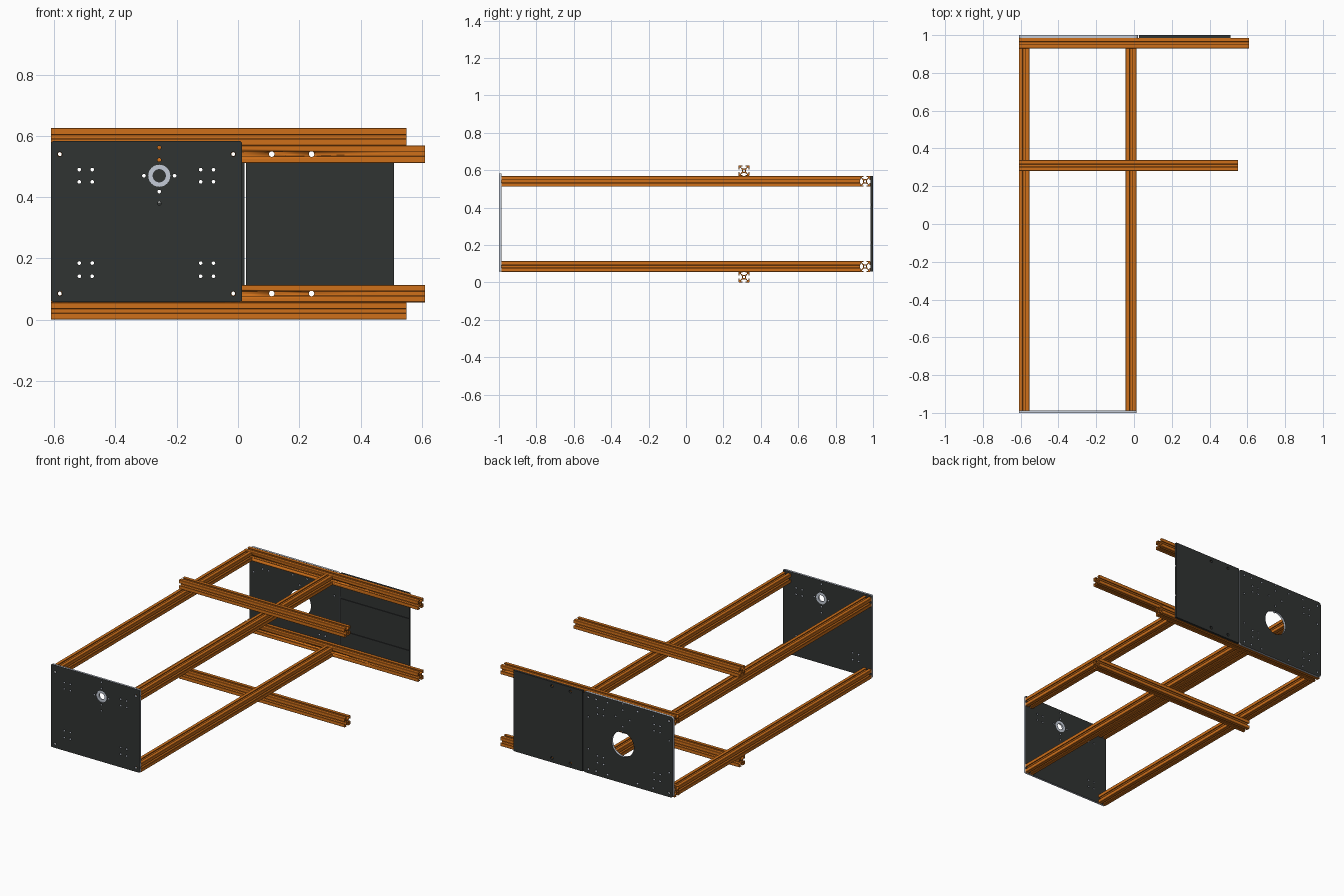
import bpy, bmesh
from math import sin, cos, pi, radians
from mathutils import Vector

if "Cube" in bpy.data.objects:
    bpy.data.objects.remove(bpy.data.objects["Cube"])


def material(name, rgb):
    m = bpy.data.materials.new(name)
    m.diffuse_color = (*rgb, 1)
    m.use_nodes = True
    m.node_tree.nodes["Principled BSDF"].inputs["Base Color"].default_value = m.diffuse_color
    return m


ORANGE = material("orange_paint", (0.62, 0.16, 0.01))
DARK = material("dark_plate", (0.03, 0.033, 0.032))
STEEL = material("bare_edge", (0.55, 0.6, 0.68))


def circle(x, z, r, n=20):
    return [(x + r * cos(2 * pi * i / n), z + r * sin(2 * pi * i / n)) for i in range(n)]


def rounded_rect(x0, x1, z0, z1, r=0.0):
    if r == 0:
        return [(x0, z0), (x1, z0), (x1, z1), (x0, z1)]
    pts = []
    for k, (cx, cz) in enumerate([(x1 - r, z1 - r), (x0 + r, z1 - r), (x0 + r, z0 + r), (x1 - r, z0 + r)]):
        for i in range(7):
            a = k * pi / 2 + i * pi / 12
            pts.append((cx + r * cos(a), cz + r * sin(a)))
    return pts


def extrude_loops(name, loops, start, end, axis, faces_mat, sides_mat):
    """Fill outline plus hole loops, extrude along the x or y axis."""
    bm = bmesh.new()
    edges = []
    for loop in loops:
        vs = [bm.verts.new((u, v, start)) for u, v in loop]
        edges += [bm.edges.new((vs[i - 1], vs[i])) for i in range(len(vs))]
    bmesh.ops.triangle_fill(bm, use_beauty=True, edges=edges, normal=(0, 0, 1))
    ext = bmesh.ops.extrude_face_region(bm, geom=bm.faces[:], use_keep_orig=True)
    top = [g for g in ext["geom"] if isinstance(g, bmesh.types.BMVert)]
    bmesh.ops.translate(bm, verts=top, vec=(0, 0, end - start))
    for v in bm.verts:
        u, w, t = v.co
        v.co = (t, u, w) if axis == "x" else (u, t, w)
    bmesh.ops.recalc_face_normals(bm, faces=bm.faces[:])
    direction = Vector((1, 0, 0)) if axis == "x" else Vector((0, 1, 0))
    for f in bm.faces:
        f.material_index = 0 if abs(f.normal.dot(direction)) > 0.9 else 1
    me = bpy.data.meshes.new(name)
    bm.to_mesh(me)
    bm.free()
    me.materials.append(faces_mat)
    me.materials.append(sides_mat)
    ob = bpy.data.objects.new(name, me)
    bpy.context.collection.objects.link(ob)
    smooth(ob)
    return ob


def activate(ob):
    bpy.ops.object.select_all(action="DESELECT")
    ob.select_set(True)
    bpy.context.view_layer.objects.active = ob


def smooth(ob):
    activate(ob)
    bpy.ops.object.shade_smooth_by_angle(angle=radians(35))


# Slotted beam section: half a side, mirrored on the diagonal, turned four times
H = 0.0285
half = [(0.4, 0.22), (0.66, 0.56), (0.82, 0.56), (0.82, 0.27), (1, 0.27), (1, 0.93)]
quarter = half + [(b, a) for a, b in reversed(half)]


def beam(name, cu, cv, start, end, axis):
    outline = []
    for k in range(4):
        c, s = round(cos(k * pi / 2)), round(sin(k * pi / 2))
        outline += [(cu + H * (a * c - b * s), cv + H * (a * s + b * c)) for a, b in quarter]
    bore = circle(cu, cv, H * 0.22, 16)
    return extrude_loops(name, [outline, bore], start, end, axis, ORANGE, ORANGE)


def drill(ob, xs, y, z, r=0.009):
    """Drill holes through a beam along y."""
    for x in xs:
        cut = extrude_loops("drill_cutter", [circle(x, z, r)], y - 0.1, y + 0.1, "y", ORANGE, ORANGE)
        cut.hide_render = True
        mod = ob.modifiers.new("hole", "BOOLEAN")
        mod.operation = "DIFFERENCE"
        mod.solver = "EXACT"
        mod.object = cut
        activate(ob)
        bpy.ops.object.modifier_apply(modifier=mod.name)
        bpy.data.objects.remove(cut)


XL, XR = -0.5815, -0.0155          # long beam centres
ZL, ZU = 0.0855, 0.5405            # lower and upper frame heights
YB, YC = 0.9575, 0.31              # back rail and cross beam positions

# Long beams, back rails and cross beams
for level, z, zc in (("lower", ZL, 0.0285), ("upper", ZU, 0.5975)):
    beam(f"{level}_left_long_beam", XL, z, -0.987, YB - H, "y")
    beam(f"{level}_right_long_beam", XR, z, -0.987, YB - H, "y")
    rail = beam(f"{level}_back_rail", YB, z, -0.61, 0.61, "x")
    drill(rail, (XL, XR, 0.11, 0.24), YB, z)
    cross = beam(f"{level}_cross_beam", YC, zc, -0.61, 0.55, "x")
    drill(cross, (0.42, 0.52), YC, zc)

# Hole pattern shared by both end plates
CX = -0.257
corners = [circle(x, z, 0.0075) for x in (XL, XR) for z in (ZL, ZU)]
clusters = [circle(x, z, 0.006, 12) for x in (-0.518, -0.476, -0.122, -0.08)
            for z in (0.142, 0.185, 0.45, 0.49)]
small = [circle(CX + dx, z, 0.006, 12) for dx, z in
         ((-0.05, 0.47), (0.05, 0.47), (0, 0.562), (0, 0.522), (0, 0.418), (0, 0.38))]

# Front plate with bearing seat
extrude_loops("front_plate",
              [rounded_rect(-0.61, 0.013, 0.058, 0.583, 0.008), circle(CX, 0.47, 0.036, 40)]
              + corners + clusters + small, -1.0, -0.987, "y", DARK, STEEL)
extrude_loops("bearing_ring", [circle(CX, 0.47, 0.036, 40), circle(CX, 0.47, 0.02, 32)],
              -0.997, -0.987, "y", STEEL, STEEL)

# Back plate with large opening and a row of screw holes on each edge
screws = [circle(x, z, 0.0065, 12) for x in (-0.47, -0.36, -0.15, -0.07) for z in (ZL, ZU)]
screws += [circle(x, z, 0.006, 12) for x in (XL, XR) for z in (0.213, 0.415)]
extrude_loops("back_plate",
              [rounded_rect(-0.61, 0.022, 0.058, 0.569, 0.02), circle(CX, 0.305, 0.078, 48)]
              + corners + clusters + small + screws, 0.986, 1.0, "y", DARK, STEEL)

# Side cover: smooth outer skin, three raised inner panels leaving two grooves
rail_holes = {z: [circle(x, z, 0.009) for x in (0.11, 0.24)] for z in (ZL, ZU)}
extrude_loops("cover_skin", [rounded_rect(0.026, 0.51, 0.058, 0.569)]
              + rail_holes[ZL] + rail_holes[ZU], 0.99, 1.0, "y", DARK, DARK)
for name, z0, z1, holes in (("lower", 0.058, 0.207, rail_holes[ZL]),
                            ("middle", 0.219, 0.409, []),
                            ("upper", 0.421, 0.569, rail_holes[ZU])):
    extrude_loops(f"cover_{name}_panel", [rounded_rect(0.026, 0.51, z0, z1)] + holes,
                  0.986, 0.99, "y", DARK, DARK)
